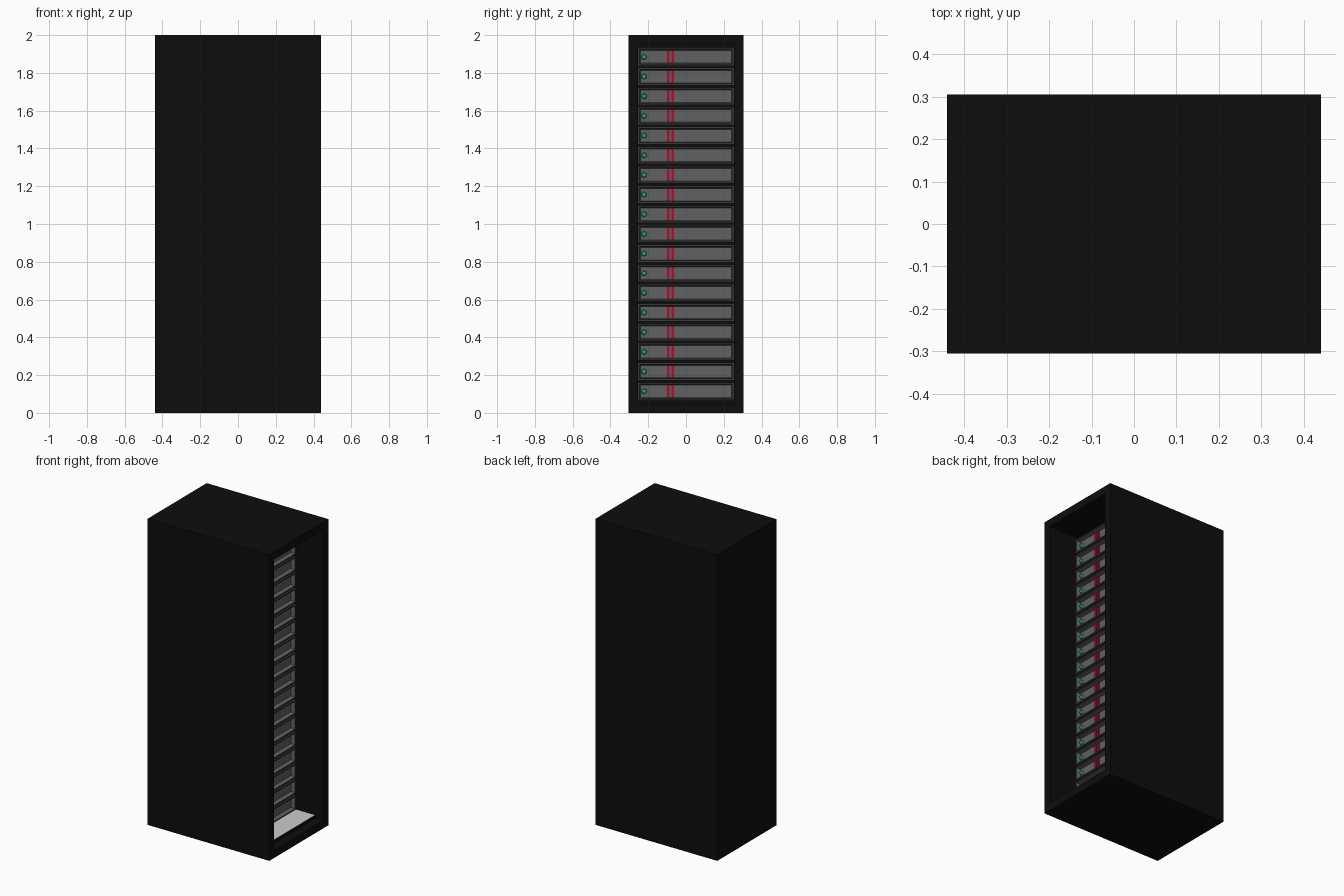
import bpy, bmesh, math
from mathutils import Matrix, Vector

if "Cube" in bpy.data.objects:
    bpy.data.objects.remove(bpy.data.objects["Cube"])


def material(name, rgb):
    m = bpy.data.materials.new(name)
    m.diffuse_color = (*rgb, 1)
    m.use_nodes = True
    m.node_tree.nodes["Principled BSDF"].inputs["Base Color"].default_value = m.diffuse_color
    return m


BLACK = material("cabinet black", (0.004, 0.004, 0.004))
DARK = material("bezel dark grey", (0.04, 0.04, 0.04))
GREY = material("panel grey", (0.12, 0.12, 0.12))
LIGHT = material("floor light grey", (0.6, 0.6, 0.6))
RED = material("stripe red", (0.42, 0.004, 0.025))
GREEN = material("lamp green", (0.01, 0.42, 0.14))


def finish(name, bm, *mats):
    bmesh.ops.recalc_face_normals(bm, faces=bm.faces[:])
    me = bpy.data.meshes.new(name)
    bm.to_mesh(me)
    bm.free()
    for m in mats:
        me.materials.append(m)
    ob = bpy.data.objects.new(name, me)
    bpy.context.collection.objects.link(ob)
    return ob


def add_box(bm, lo, hi):
    lo, hi = Vector(lo), Vector(hi)
    mat = Matrix.Translation((lo + hi) / 2) @ Matrix.Diagonal((*(hi - lo), 1))
    return bmesh.ops.create_cube(bm, size=1, matrix=mat)["verts"]


def face_toward(bm, axis):
    # outermost face along the given direction
    bm.normal_update()
    return max(bm.faces, key=lambda f: f.normal.dot(axis) * 10 + f.calc_center_median().dot(axis))


HX, HY, H, T = 0.44, 0.305, 2.0, 0.05
X = Vector((1, 0, 0))

# Cabinet: solid box hollowed out through its +x face
bm = bmesh.new()
add_box(bm, (-HX, -HY, 0), (HX, HY, H))
mouth = face_toward(bm, X)
bmesh.ops.inset_region(bm, faces=[mouth], thickness=T, use_even_offset=True)
res = bmesh.ops.extrude_discrete_faces(bm, faces=[mouth])
bmesh.ops.translate(bm, verts=res["faces"][0].verts[:], vec=(-(2 * HX - T), 0, 0))
finish("cabinet", bm, BLACK)

# Raised floor: black riser with a light top
bm = bmesh.new()
add_box(bm, (-HX + T, -HY + T, T), (0.38, HY - T, 0.07))
face_toward(bm, Vector((0, 0, 1))).material_index = 1
finish("raised_floor", bm, BLACK, LIGHT)

# Servers with recessed front panels, stripes and lamps
COUNT, PITCH, FIRST = 18, 0.1041, 0.115
FRONT, HALF_W, HALF_H, DEPTH = 0.24, 0.254, 0.047, 0.025
for i in range(COUNT):
    z = FIRST + i * PITCH
    bm = bmesh.new()
    add_box(bm, (-0.36, -HALF_W, z - HALF_H), (FRONT, HALF_W, z + HALF_H))
    panel = face_toward(bm, X)
    bmesh.ops.inset_region(bm, faces=[panel], thickness=0.009, use_even_offset=True)
    walls = bmesh.ops.inset_region(bm, faces=[panel], thickness=0.005,
                                   use_even_offset=True)["faces"]
    bmesh.ops.translate(bm, verts=panel.verts[:], vec=(-DEPTH, 0, 0))
    for f in walls + [panel]:
        f.material_index = 1
    finish(f"server_{i + 1}", bm, DARK, GREY)

    base = FRONT - DEPTH
    bm = bmesh.new()
    for y in (-0.094, -0.071):
        add_box(bm, (base - 0.002, y - 0.007, z - 0.033), (base + 0.006, y + 0.007, z + 0.033))
    finish(f"red_stripes_{i + 1}", bm, RED)

    bm = bmesh.new()
    bmesh.ops.create_cone(bm, cap_ends=True, segments=12, radius1=0.015, radius2=0.011, depth=0.014,
                          matrix=Matrix.Translation((base + 0.005, -0.222, z))
                          @ Matrix.Rotation(math.pi / 2, 4, 'Y'))
    finish(f"status_lamp_{i + 1}", bm, GREEN)
